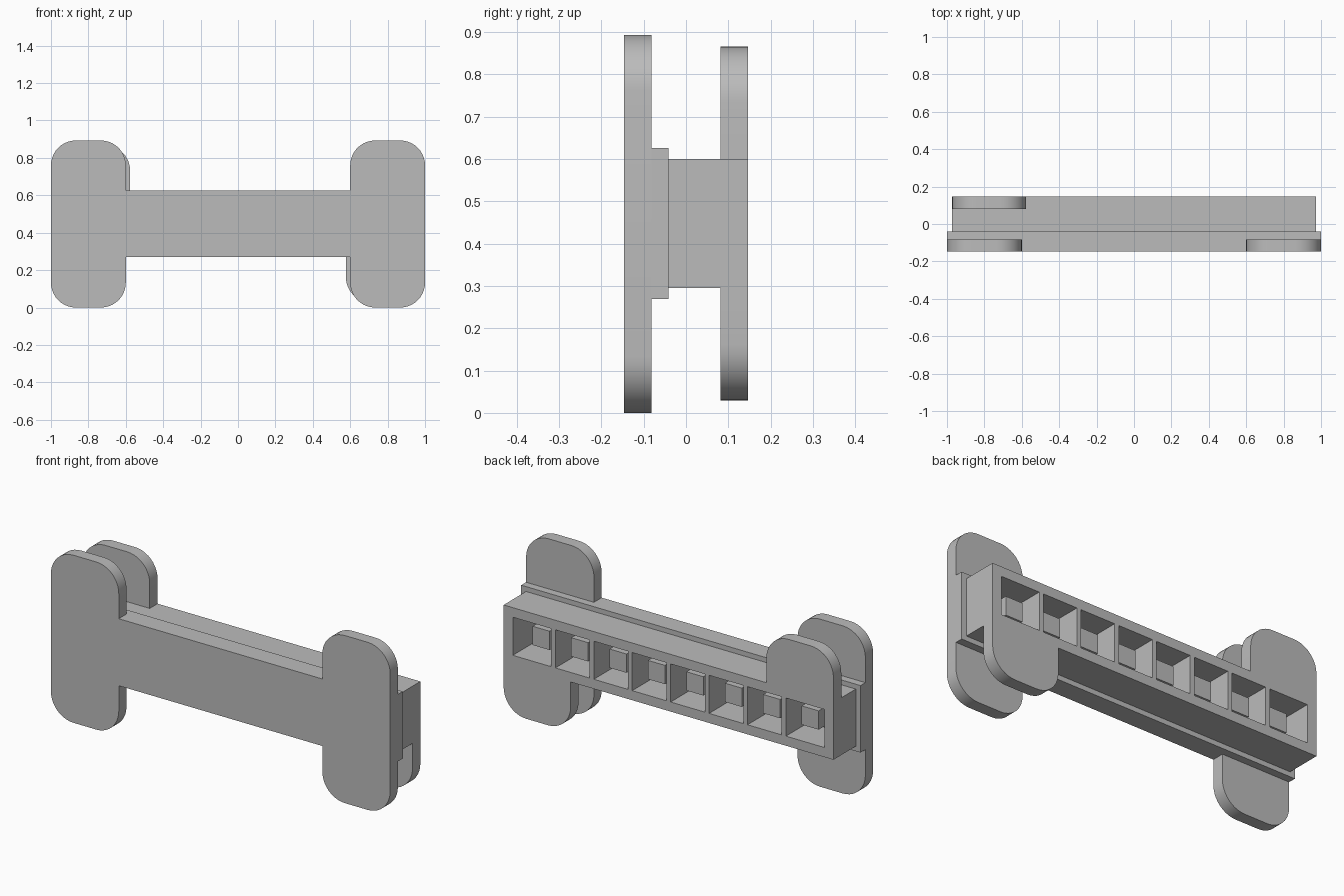
import bpy, bmesh, math
from mathutils import Vector

old = bpy.data.objects.get("Cube")
if old:
    bpy.data.objects.remove(old, do_unlink=True)

grey = bpy.data.materials.new("plain grey")
grey.use_nodes = True
grey.diffuse_color = (0.5, 0.5, 0.5, 1)
grey.node_tree.nodes["Principled BSDF"].inputs["Base Color"].default_value = (0.5, 0.5, 0.5, 1)

RADIUS = 0.133


def finish(name, bm):
    bmesh.ops.recalc_face_normals(bm, faces=bm.faces)
    mesh = bpy.data.meshes.new(name)
    bm.to_mesh(mesh)
    bm.free()
    mesh.materials.append(grey)
    obj = bpy.data.objects.new(name, mesh)
    bpy.context.scene.collection.objects.link(obj)
    return obj


def add_box(bm, x0, x1, y0, y1, z0, z1):
    verts = bmesh.ops.create_cube(bm, size=1)["verts"]
    for v in verts:
        v.co = Vector(((x0 + x1) / 2 + v.co.x * (x1 - x0),
                       (y0 + y1) / 2 + v.co.y * (y1 - y0),
                       (z0 + z1) / 2 + v.co.z * (z1 - z0)))


def box(name, *size):
    bm = bmesh.new()
    add_box(bm, *size)
    return finish(name, bm)


def round_corner(x, z, sx, sz):
    """Arc from the side to the top or bottom of a corner facing (sx, sz)."""
    steps = [math.radians(90) * i / 10 for i in range(11)]
    return [(x - sx * RADIUS * (1 - math.cos(a)),
             z - sz * RADIUS * (1 - math.sin(a))) for a in steps]


def slab(name, outline, y0, y1):
    """Extrude an outline in x and z from y0 to y1, smooth on its arcs."""
    bm = bmesh.new()
    face = bm.faces.new([bm.verts.new((x, y0, z)) for x, z in outline])
    new = bmesh.ops.extrude_face_region(bm, geom=[face])["geom"]
    bmesh.ops.translate(bm, vec=(0, y1 - y0, 0),
                        verts=[g for g in new if isinstance(g, bmesh.types.BMVert)])
    obj = finish(name, bm)
    bpy.ops.object.select_all(action='DESELECT')
    obj.select_set(True)
    bpy.context.view_layer.objects.active = obj
    bpy.ops.object.shade_smooth_by_angle(angle=math.radians(30))
    return obj


# Front plate: a bar with tall rounded ends
TOP, BAR_LOW, BAR_HIGH = 0.893, 0.269, 0.626
right_half = ([(0.6, BAR_LOW)] + round_corner(0.6, 0, -1, -1)
              + round_corner(1, 0, 1, -1)[::-1]
              + round_corner(1, TOP, 1, 1)
              + round_corner(0.6, TOP, -1, 1)[::-1] + [(0.6, BAR_HIGH)])
slab("front_plate", right_half + [(-x, z) for x, z in reversed(right_half)], -0.147, -0.082)

# Step behind the plate
box("middle_step", -1, 1, -0.082, -0.041, BAR_LOW, BAR_HIGH)

# Hollow body with a row of eight pockets open at the back
LOW, HIGH, END, BACK = 0.295, 0.6, 0.972, 0.147
PITCH, WALL = 0.2265, 0.0125
body = box("pocket_body", -END, END, -0.041, BACK, LOW, HIGH)
cutters = bmesh.new()
studs = bmesh.new()
for i in range(8):
    x = (i - 3.5) * PITCH
    left = -0.918 if i == 0 else x - PITCH / 2 + WALL
    right = 0.918 if i == 7 else x + PITCH / 2 - WALL
    add_box(cutters, left, right, -0.1, 0.2, LOW + 0.051, HIGH - 0.051)
    add_box(studs, x - 0.05, x + 0.05, -0.041, 0.087, 0.398, 0.498)
cutter = finish("pocket_cutter", cutters)
cutter.hide_render = True
cut = body.modifiers.new("pockets", 'BOOLEAN')
cut.operation, cut.solver, cut.object = 'DIFFERENCE', 'EXACT', cutter
bpy.context.view_layer.objects.active = body
bpy.ops.object.modifier_apply(modifier=cut.name)
bpy.data.objects.remove(cutter, do_unlink=True)

# Square studs inside the pockets
finish("pocket_studs", studs)

# Back tabs: one rising at the right end, one hanging at the left end
for name, s, base, tip, sz in (("upper_back_tab", -1, HIGH, 0.866, 1),
                               ("lower_back_tab", 1, LOW, 0.029, -1)):
    outer, inner = s * END, s * 0.577
    slab(name, [(outer, base)] + round_corner(outer, tip, s, sz)
         + round_corner(inner, tip, -s, sz)[::-1] + [(inner, base)], 0.081, BACK)
